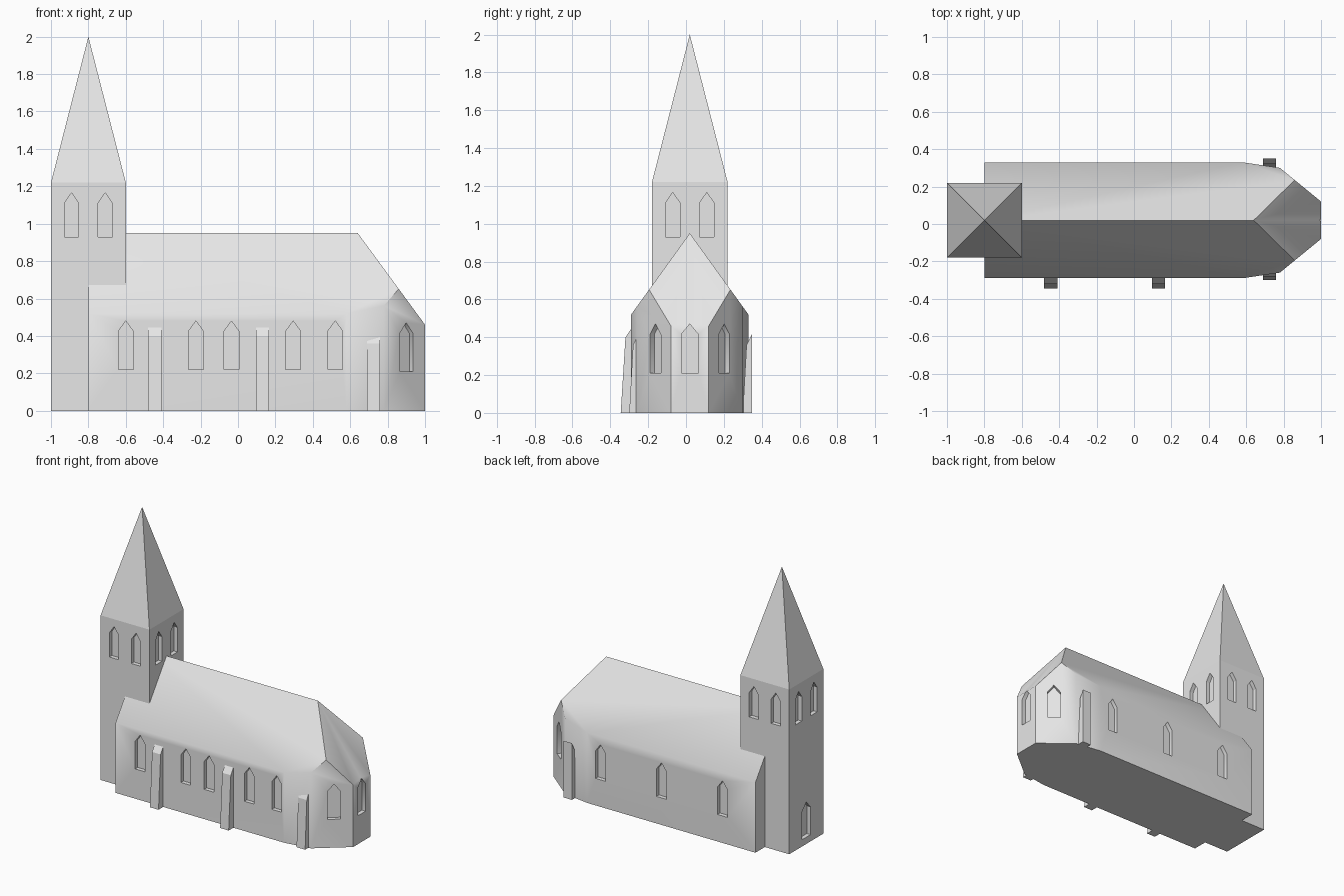
import bpy, bmesh, math
from mathutils import Vector

if "Cube" in bpy.data.objects:
    bpy.data.objects.remove(bpy.data.objects["Cube"])

CY = 0.02  # building axis
stone = bpy.data.materials.new("pale_stone")
stone.diffuse_color = (0.8, 0.8, 0.8, 1)
stone.use_nodes = True
stone.node_tree.nodes["Principled BSDF"].inputs["Base Color"].default_value = stone.diffuse_color


def make_object(name, bm):
    bmesh.ops.remove_doubles(bm, verts=bm.verts, dist=1e-5)
    bmesh.ops.recalc_face_normals(bm, faces=bm.faces)
    mesh = bpy.data.meshes.new(name)
    bm.to_mesh(mesh)
    bm.free()
    mesh.materials.append(stone)
    obj = bpy.data.objects.new(name, mesh)
    bpy.context.collection.objects.link(obj)
    return obj


def prism(bm, points, direction):
    """Extrude a closed 3D outline along a direction."""
    face = bm.faces.new([bm.verts.new(p) for p in points])
    new = bmesh.ops.extrude_face_region(bm, geom=[face], use_keep_orig=True)
    verts = [v for v in new["geom"] if isinstance(v, bmesh.types.BMVert)]
    bmesh.ops.translate(bm, verts=verts, vec=direction)


def window(bm, x, y, z, angle, width=0.08, height=0.26, depth=0.03):
    """Pointed-arch cutter on a wall whose outward normal is at angle (degrees)."""
    a = math.radians(angle)
    out = Vector((math.cos(a), math.sin(a), 0))
    side = Vector((-out.y, out.x, 0))
    base = Vector((x, y, z)) - out * depth
    w, spring = width / 2, height - 0.055
    outline = [(-w, 0), (w, 0), (w, spring), (0, height), (-w, spring)]
    prism(bm, [base + side * u + Vector((0, 0, v)) for u, v in outline], out * (depth + 0.05))


def cut(obj, bm):
    cutter = make_object(obj.name + "_window_cutter", bm)
    cutter.hide_render = True
    cutter.hide_viewport = True
    mod = obj.modifiers.new("windows", "BOOLEAN")
    mod.operation = "DIFFERENCE"
    mod.solver = "EXACT"
    mod.object = cutter
    bpy.context.view_layer.update()
    deps = bpy.context.evaluated_depsgraph_get()
    mesh = bpy.data.meshes.new_from_object(obj.evaluated_get(deps))
    obj.modifiers.clear()
    obj.data = mesh
    bpy.data.objects.remove(cutter)


def smooth(obj, degrees):
    bpy.ops.object.select_all(action="DESELECT")
    obj.select_set(True)
    bpy.context.view_layer.objects.active = obj
    bpy.ops.object.shade_smooth_by_angle(angle=math.radians(degrees))


# Nave and apse: footprint prism trimmed by the three roof planes
half = [(-0.8, 0.31), (0.58, 0.31), (0.78, 0.28), (1.0, 0.10)]
plan = [(x, CY - w) for x, w in half] + [(x, CY + w) for x, w in reversed(half)]
bm = bmesh.new()
prism(bm, [(x, y, 0) for x, y in plan], Vector((0, 0, 1.2)))
bmesh.ops.recalc_face_normals(bm, faces=bm.faces)
roof_planes = [
    ((0, CY, 0.95), (0, -0.43, 0.31)),
    ((0, CY, 0.95), (0, 0.43, 0.31)),
    ((0.64, CY, 0.95), (0.49, 0, 0.36)),
]
for point, normal in roof_planes:
    bmesh.ops.bisect_plane(bm, geom=bm.verts[:] + bm.edges[:] + bm.faces[:], dist=1e-6,
                           plane_co=point, plane_no=normal, clear_outer=True)
    bmesh.ops.holes_fill(bm, edges=[e for e in bm.edges if e.is_boundary], sides=0)
nave = make_object("nave_and_apse", bm)

# Nave and apse windows
bm = bmesh.new()
for x in (-0.6, -0.225, -0.035, 0.295, 0.52):
    window(bm, x, CY - 0.31, 0.22, -90)
for x in (-0.53, -0.03, 0.47):
    window(bm, x, CY + 0.31, 0.20, 90)
window(bm, 1.0, CY, 0.21, 0, 0.09)
slant = math.degrees(math.atan2(0.22, 0.18))
for s in (-1, 1):
    window(bm, 0.9, CY + s * 0.182, 0.21, s * slant, 0.09)
cut(nave, bm)
smooth(nave, 40)

# Tower with its spire
bm = bmesh.new()
corners = [(-1, CY - 0.2), (-0.6, CY - 0.2), (-0.6, CY + 0.2), (-1, CY + 0.2)]
low = [bm.verts.new((x, y, 0)) for x, y in corners]
top = [bm.verts.new((x, y, 1.22)) for x, y in corners]
apex = bm.verts.new((-0.8, CY, 2.0))
bm.faces.new(low)
for i in range(4):
    j = (i + 1) % 4
    bm.faces.new((low[i], low[j], top[j], top[i]))
    bm.faces.new((top[i], top[j], apex))
tower = make_object("tower_and_spire", bm)

# Belfry openings in pairs on each side, and the west door
bm = bmesh.new()
for angle in (0, 90, 180, 270):
    c, s = round(math.cos(math.radians(angle))), round(math.sin(math.radians(angle)))
    for off in (-0.09, 0.09):
        window(bm, -0.8 + c * 0.2 - s * off, CY + s * 0.2 + c * off, 0.93, angle, 0.076, 0.235)
window(bm, -1, CY, 0.05, 180, 0.1)
cut(tower, bm)
smooth(tower, 10)


# Buttresses: side profiles (y, z) extruded along x
def buttress(name, x, profile):
    bm = bmesh.new()
    prism(bm, [(x - 0.035, y, z) for y, z in profile], Vector((0.07, 0, 0)))
    make_object(name, bm)


for i, x in enumerate((-0.445, 0.13)):
    buttress(f"nave_buttress_{i + 1}", x,
             [(-0.345, 0), (-0.28, 0), (-0.28, 0.46), (-0.32, 0.40)])
for name, shift in (("front", 0.0), ("back", 0.60)):
    buttress(f"{name}_apse_buttress", 0.725,
             [(y + shift, z) for y, z in [(-0.30, 0), (-0.25, 0), (-0.25, 0.42), (-0.28, 0.36)]])
